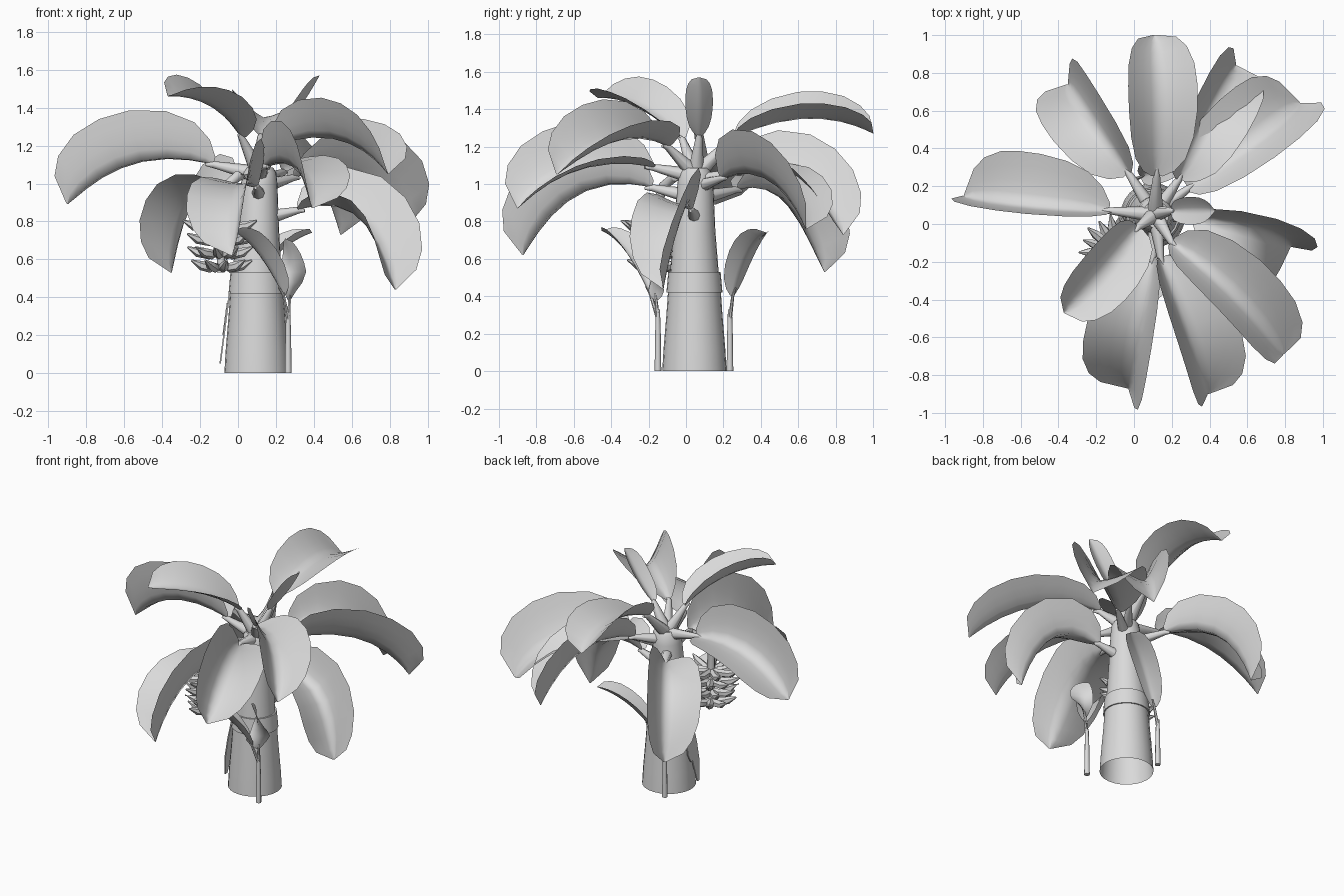
import bpy, math
from mathutils import Vector as V

if "Cube" in bpy.data.objects:
    bpy.data.objects.remove(bpy.data.objects["Cube"])

grey = bpy.data.materials.new("neutral_grey")
grey.diffuse_color = (0.7, 0.7, 0.7, 1)
grey.use_nodes = True
grey.node_tree.nodes["Principled BSDF"].inputs["Base Color"].default_value = grey.diffuse_color
UP = V((0, 0, 1))


def make(name, verts, faces, angle=50):
    me = bpy.data.meshes.new(name)
    me.from_pydata([tuple(v) for v in verts], [], faces)
    me.update()
    ob = bpy.data.objects.new(name, me)
    bpy.context.collection.objects.link(ob)
    me.materials.append(grey)
    bpy.ops.object.select_all(action='DESELECT')
    ob.select_set(True)
    bpy.context.view_layer.objects.active = ob
    bpy.ops.object.shade_smooth_by_angle(angle=math.radians(angle))
    return ob


def tube_data(pts, radii, n, caps=True):
    """Tube through points with a radius at each, optionally capped."""
    pts = [V(p) for p in pts]
    vs, fs = [], []
    for i, p in enumerate(pts):
        t = (pts[min(i + 1, len(pts) - 1)] - pts[max(i - 1, 0)]).normalized()
        a = t.cross(V((1, 0, 0)) if abs(t.x) < 0.7 else V((0, 1, 0))).normalized()
        b = t.cross(a)
        for k in range(n):
            q = 2 * math.pi * k / n
            vs.append(p + (a * math.cos(q) + b * math.sin(q)) * radii[i])
    for i in range(len(pts) - 1):
        for k in range(n):
            m = (k + 1) % n
            fs.append((i * n + k, i * n + m, i * n + n + m, i * n + n + k))
    if caps:
        fs.append(tuple(range(n))[::-1])
        fs.append(tuple(range(len(vs) - n, len(vs))))
    return vs, fs


def tube(name, pts, radii, n=12, caps=True):
    return make(name, *tube_data(pts, radii, n, caps))


# half-width of a leaf along its length
PROFILE = [(0, .15), (.05, .45), (.14, .72), (.28, .9), (.45, .99), (.6, 1),
           (.74, .95), (.86, .79), (.94, .55), (1, .03)]


def leaf(name, base, mid, tip, w, a_left, a_right):
    """Folded blade: curved midrib, two halves rising at given angles."""
    b, m, e = V(base), V(mid), V(tip)
    c = m * 2 - (b + e) / 2
    roll = math.radians(a_right - a_left) / 2
    fold = math.radians(a_right + a_left) / 2
    vs, fs = [], []
    cols = [-1, -.75, -.5, -.25, 0, .25, .5, .75, 1]
    for t, f in PROFILE:
        p = b * (1 - t) ** 2 + c * 2 * t * (1 - t) + e * t * t
        tan = ((c - b) * (1 - t) + (e - c) * t).normalized()
        side = tan.cross(UP).normalized()
        nor = side.cross(tan)
        s2 = side * math.cos(roll) + nor * math.sin(roll)
        n2 = nor * math.cos(roll) - side * math.sin(roll)
        for s in cols:
            # rounded gutter cross-section
            vs.append(p + (s2 * s * math.cos(fold) + n2 * abs(s) ** 1.3 * math.sin(fold)) * w * f)
    n = len(cols)
    for i in range(len(PROFILE) - 1):
        for k in range(n - 1):
            fs.append((i * n + k, i * n + k + 1, i * n + n + k + 1, i * n + n + k))
    make(name, vs, fs, 120)


# trunk: wide open-bottomed sheath, overlapping band, tapering upper stem
tube("trunk_lower", [(.1, .045, 0), (.1, .045, .12), (.1, .045, .3), (.1, .045, .5)],
     [.172, .165, .15, .136], 24, False)
tube("trunk_band", [(.1, .045, .42), (.1, .045, .53)], [.15, .14], 24)
tube("trunk_upper", [(.1, .045, .5), (.105, .045, .75), (.112, .05, 1.0), (.115, .05, 1.06),
                     (.115, .05, 1.085)], [.132, .112, .096, .087, .07], 24)

# crown leaves: direction, base, middle, tip, half width, left and right fold
LEAVES = [
    ("west", (-.13, .07, 1.10), (-.55, .10, 1.11), (-.90, .15, .89), .28, 80, 7),
    ("north_west", (-.03, .27, .97), (-.23, .55, .90), (-.35, .74, .53), .245, 22, 62),
    ("north", (.12, .26, 1.25), (.135, .65, 1.35), (.11, 1.0, 1.27), .22, 42, 22),
    ("north_east_inner", (.24, .24, 1.06), (.40, .58, 1.05), (.54, .84, .73), .24, 65, 20),
    ("north_east_outer", (.29, .19, 1.03), (.64, .44, 1.02), (.88, .64, .76), .295, 12, 63),
    ("upright", (.20, .07, 1.25), (.325, .07, 1.40), (.43, .07, 1.57), .085, 30, 30),
    ("east", (.32, .03, .86), (.64, -.03, .82), (.83, -.12, .44), .25, 70, 20),
    ("south_east", (.20, -.10, 1.20), (.53, -.37, 1.23), (.79, -.69, 1.05), .25, 25, 62),
    ("south_south_east", (.14, -.18, 1.09), (.30, -.58, 1.08), (.39, -.90, .87), .26, 10, 72),
    ("south", (.10, -.18, .98), (.02, -.58, .95), (-.03, -.87, .62), .28, 72, 8),
    ("south_west", (.02, -.02, 1.24), (-.15, -.25, 1.41), (-.37, -.47, 1.46), .19, 20, 45),
]
for name, b, m, t, w, al, ar in LEAVES:
    leaf("leaf_" + name, b, m, t, w, al, ar)
    # tapering leaf stalk from the trunk into the blade
    root = V((.112, .052, min(b[2] - .05, 1.05)))
    end = V(b) + (V(m) - V(b)) * .1
    tube("stalk_" + name, [root, V(b), end], [.045, .018, .008], 8)

# fruit stalk arching out of the crown and hanging down
tube("fruit_stalk", [(.08, .02, 1.03), (.0, -.06, 1.04), (-.06, -.12, .99), (-.09, -.15, .9),
                     (-.09, -.15, .7), (-.09, -.15, .53)], [.03, .028, .026, .025, .025, .02], 8)

# hands of fruit: tiers of upturned pointed fingers
vs, fs = [], []
for tier in range(4):
    z = .565 + .07 * tier
    reach = .14 + .012 * tier
    for k in range(9):
        q = 2 * math.pi * (k + .5 * (tier % 2)) / 9
        d = V((math.cos(q), math.sin(q), 0))
        o = V((-.09, -.15, z))
        pts = [o + d * .015, o + d * .06 + UP * -.01, o + d * (reach - .03) + UP * .002,
               o + d * (reach + .025) + UP * .03]
        v2, f2 = tube_data(pts, [.01, .026, .025, .005], 6)
        fs += [tuple(i + len(vs) for i in f) for f in f2]
        vs += v2
make("fruit_bunch", vs, fs)

# young shoots beside the trunk
SHOOTS = [
    ("front", (.265, -.15), [((.24, -.19, .41), (.11, -.31, .63), (-.03, -.45, .75), .095, 35, 35),
                             ((.272, -.16, .38), (.285, -.18, .55), (.25, -.21, .71), .075, 10, 10)]),
    ("back", (.0, .235), [((.04, .25, .40), (.2, .33, .62), (.39, .43, .74), .1, 35, 35)]),
]
for name, (x, y), blades in SHOOTS:
    tube("shoot_stem_" + name, [(x, y, 0), (x, y, .2), (x, y, .33)], [.018, .015, .011], 8)
    for i, (b, m, t, w, al, ar) in enumerate(blades):
        tube(f"shoot_stalk_{name}_{i}", [(x, y, .28), b, V(b) + (V(m) - V(b)) * .2],
             [.011, .008, .005], 6)
        leaf(f"shoot_leaf_{name}_{i}", b, m, t, w, al, ar)

# dry sheath strips hanging on the left side of the trunk
for i, (y, top, bottom) in enumerate([(.0, .43, .05), (.05, .37, .2)]):
    vs, fs = [], []
    for k, wd in enumerate((.012, .03, .035, .012)):
        t = k / 3
        z = top + (bottom - top) * t
        x = -.048 - .05 * (top - z) / .38 - .012 * i
        for dx in (0, .008):
            vs += [V((x + dx, y - wd, z)), V((x + dx, y + wd, z))]
    for k in range(3):
        a, b = 4 * k, 4 * k + 4
        fs += [(a, a + 1, b + 1, b), (a + 2, b + 2, b + 3, a + 3),
               (a, b, b + 2, a + 2), (a + 1, a + 3, b + 3, b + 1)]
    make(f"dry_sheath_{i}", vs, fs)
